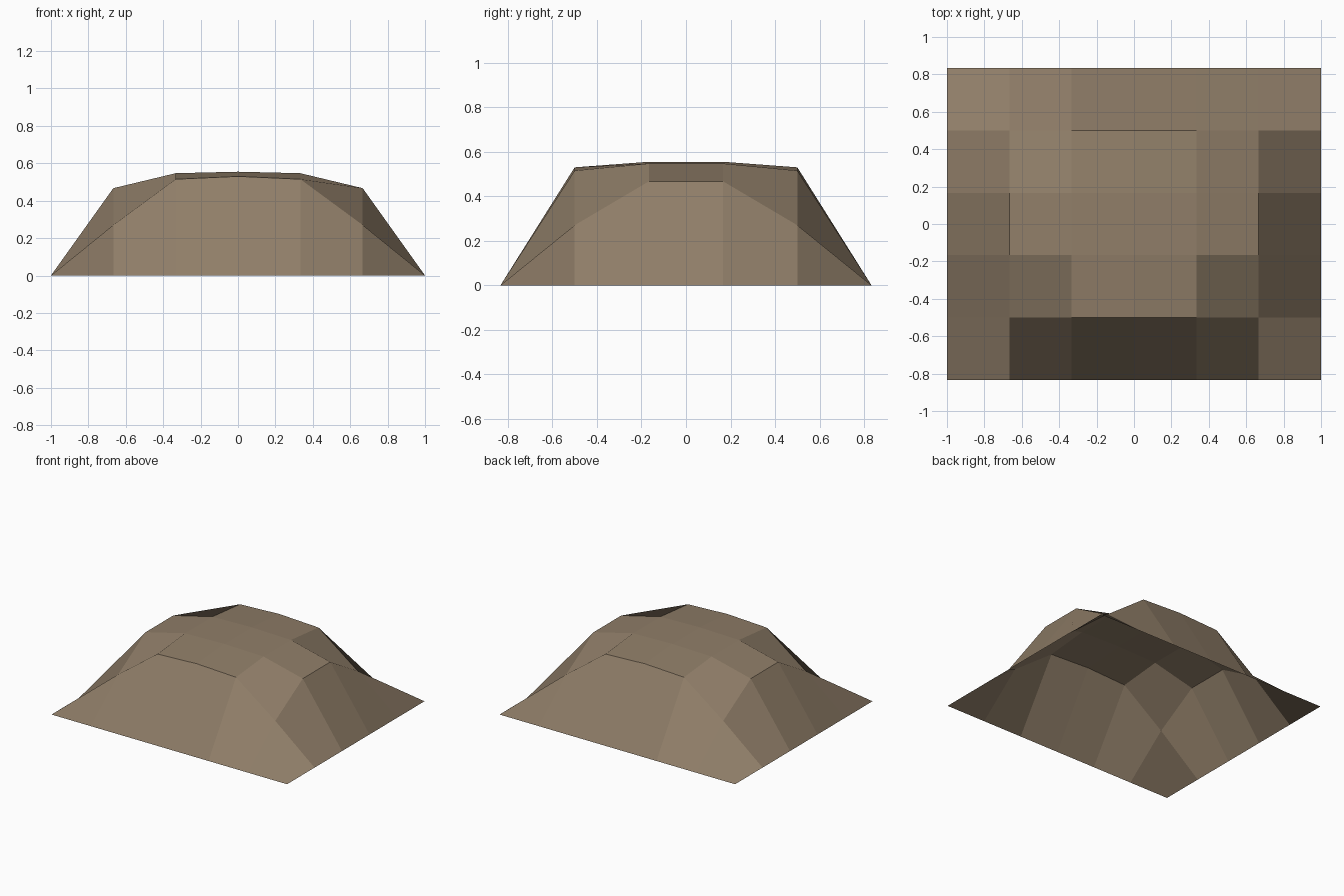
import bpy

if "Cube" in bpy.data.objects:
    bpy.data.objects.remove(bpy.data.objects["Cube"])

# Low-poly mound: an open 6 x 5 grid sheet, symmetric in x and y
NX, NY, CELL = 6, 5, 1 / 3

# Heights by row (distance from y edge) and column (distance from x edge)
HEIGHTS = [
    [0, 0, 0, 0],
    [0, 0.27, 0.515, 0.53],
    [0, 0.467, 0.547, 0.555],
]

verts = []
for j in range(NY + 1):
    for i in range(NX + 1):
        z = HEIGHTS[min(j, NY - j)][min(i, NX - i)]
        verts.append(((i - NX / 2) * CELL, (j - NY / 2) * CELL, z))

# Quads start at their lower-left corner so every fold runs the same way
faces = []
for j in range(NY):
    for i in range(NX):
        a = j * (NX + 1) + i
        faces.append((a, a + 1, a + NX + 2, a + NX + 1))

mesh = bpy.data.meshes.new("mound")
mesh.from_pydata(verts, [], faces)
mesh.update()

# Earth colour
earth = bpy.data.materials.new("earth brown")
earth.diffuse_color = (0.28, 0.21, 0.14, 1)
earth.use_nodes = True
earth.node_tree.nodes["Principled BSDF"].inputs["Base Color"].default_value = earth.diffuse_color
mesh.materials.append(earth)

mound = bpy.data.objects.new("mound", mesh)
bpy.context.collection.objects.link(mound)
